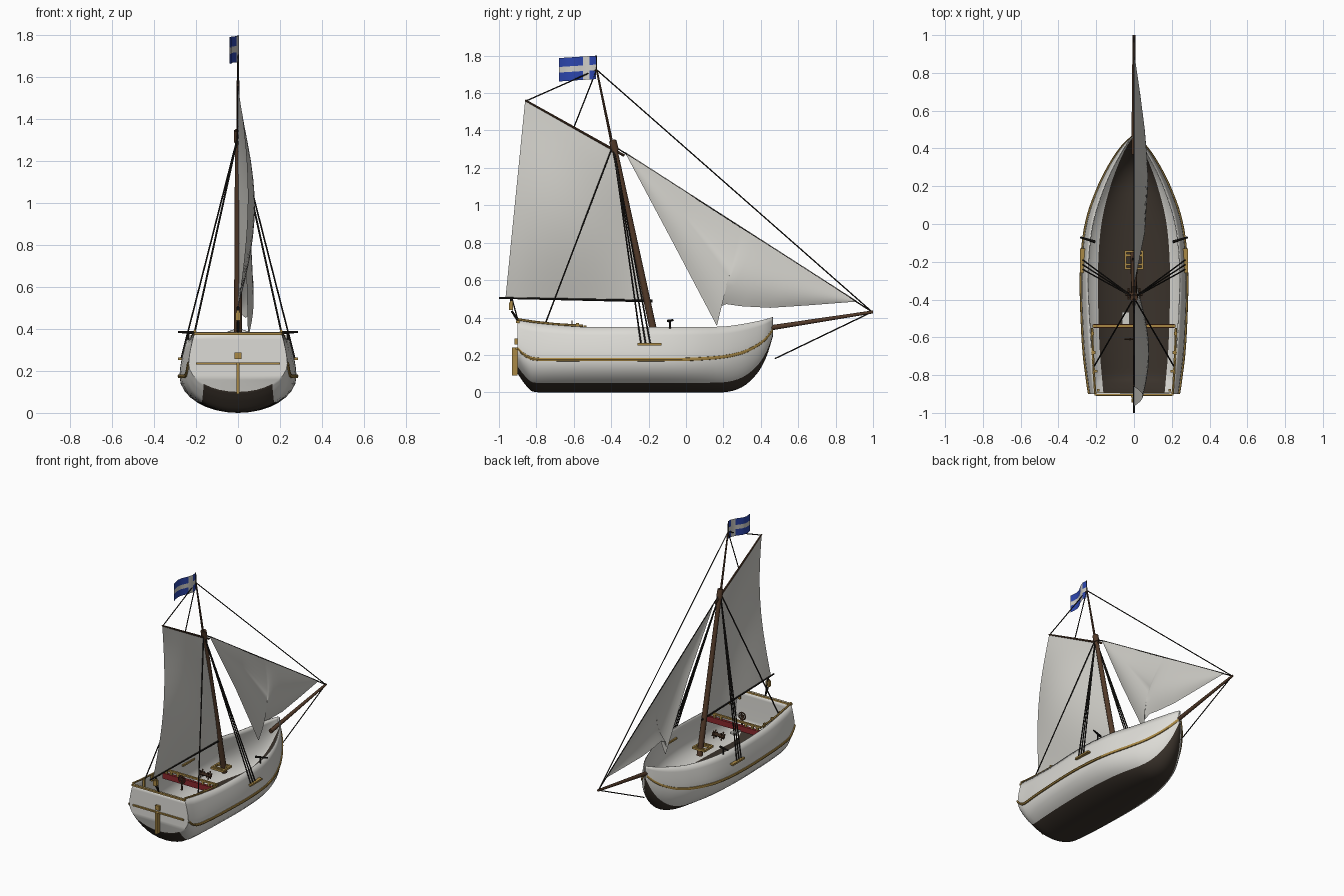
import bpy, bmesh, math
from mathutils import Vector, Matrix

if "Cube" in bpy.data.objects:
    bpy.data.objects.remove(bpy.data.objects["Cube"])

def material(name, r, g, b):
    m = bpy.data.materials.new(name)
    m.diffuse_color = (r, g, b, 1)
    m.use_nodes = True
    m.node_tree.nodes["Principled BSDF"].inputs["Base Color"].default_value = m.diffuse_color
    return m

WHITE = material("hull white", .72, .71, .67)
SAIL = material("sail cloth", .62, .61, .57)
DARK = material("bottom dark brown", .042, .032, .024)
GOLD = material("gold trim", .40, .25, .06)
WOOD = material("mast wood", .085, .042, .022)
ROPE = material("rope black", .014, .012, .010)
RED = material("red panel", .25, .02, .025)
BLUE = material("flag blue", .025, .06, .42)

def finish(bm, name, *mats, smooth=True):
    bmesh.ops.recalc_face_normals(bm, faces=bm.faces)
    me = bpy.data.meshes.new(name)
    bm.to_mesh(me)
    bm.free()
    ob = bpy.data.objects.new(name, me)
    bpy.context.collection.objects.link(ob)
    for m in mats:
        me.materials.append(m)
    if smooth:
        bpy.context.view_layer.objects.active = ob
        ob.select_set(True)
        bpy.ops.object.shade_smooth_by_angle(angle=math.radians(40))
        ob.select_set(False)
    return ob

def rods(name, mat, segs, sides=8):
    """Tapered round bars: (start, end, radius at start, radius at end)."""
    bm = bmesh.new()
    for a, b, r1, r2 in segs:
        a, b = Vector(a), Vector(b)
        rot = (b - a).to_track_quat('Z', 'Y').to_matrix().to_4x4()
        bmesh.ops.create_cone(bm, cap_ends=True, segments=sides, radius1=r1, radius2=r2,
                              depth=(b - a).length, matrix=Matrix.Translation((a + b) / 2) @ rot)
    return finish(bm, name, mat)

def boxes(name, mat, items):
    """Boxes: (centre, size)."""
    bm = bmesh.new()
    for c, s in items:
        bmesh.ops.create_cube(bm, size=1, matrix=Matrix.Translation(c) @ Matrix.Diagonal((*s, 1)))
    return finish(bm, name, mat, smooth=False)

def loft(bm, rows, closed=False, rule=lambda i, j: 0):
    vs = [[bm.verts.new(p) for p in r] for r in rows]
    n = len(rows[0])
    for i in range(len(rows) - 1):
        for j in range(n if closed else n - 1):
            k = (j + 1) % n
            f = bm.faces.new((vs[i][j], vs[i][k], vs[i + 1][k], vs[i + 1][j]))
            f.material_index = rule(i, j)
    return vs

# Hull stations: y, keel z, wale z, rail z, half width at wale, half width at rail
ST = [(-.90, .10, .235, .385, .235, .205), (-.87, .055, .205, .38, .240, .210),
      (-.82, .004, .18, .372, .247, .215), (-.70, 0, .175, .36, .262, .225),
      (-.55, 0, .175, .35, .272, .235), (-.30, 0, .175, .35, .279, .245),
      (-.10, 0, .175, .35, .268, .235), (.05, 0, .178, .35, .240, .208),
      (.20, 0, .19, .352, .185, .157), (.30, .028, .212, .365, .135, .112),
      (.38, .10, .25, .38, .085, .068), (.43, .19, .29, .392, .045, .036),
      (.465, .30, .335, .402, .006, .005)]

def refine(st, n=4):
    out = []
    for i in range(len(st) - 1):
        p = [Vector(st[min(max(i + k, 0), len(st) - 1)]) for k in (-1, 0, 1, 2)]
        for s in range(n):
            t = s / n
            m1 = (p[2] - p[0]) / max(p[2][0] - p[0][0], .001) * (p[2][0] - p[1][0])
            m2 = (p[3] - p[1]) / max(p[3][0] - p[1][0], .001) * (p[2][0] - p[1][0])
            out.append(p[1] * (2*t**3 - 3*t*t + 1) + m1 * (t**3 - 2*t*t + t)
                       + p[2] * (3*t*t - 2*t**3) + m2 * (t**3 - t*t))
    return out + [Vector(st[-1])]

STATIONS = refine(ST)
ANGLES = [0, 11, 22, 33, 44, 55, 66, 78, 90]      # below the wale; dark up to 44 degrees
UP = [.25, .5, .75, 1]

def section(s):
    y, z0, zm, zt, wm, wt = s
    z0 = max(z0, 0)
    half = [(wm * math.sin(math.radians(a)), zm - (zm - z0) * math.cos(math.radians(a))) for a in ANGLES]
    half += [(wm + (wt - wm) * t ** 1.6, zm + (zt - zm) * t) for t in UP]
    return [(-x, y, z) for x, z in half[:0:-1]] + [(x, y, z) for x, z in half]

# Open hull shell with dark bottom and a flat transom
bm = bmesh.new()
H = len(ANGLES) + len(UP) - 1
rings = loft(bm, [section(s) for s in STATIONS], rule=lambda i, j: 1 if H - 4 <= j < H + 4 else 0)
first = rings[0]
for k in range(1, H):
    bm.faces.new((first[H - k], first[H + k], first[H + k + 1], first[H - k - 1]))
bm.faces.new((first[H], first[H + 1], first[H - 1]))
hull = finish(bm, "hull", WHITE, DARK)
mod = hull.modifiers.new("planking", 'SOLIDIFY')
mod.thickness = .005

# Gold wale along both sides
for s, side in ((-1, "left"), (1, "right")):
    bm = bmesh.new()
    rows = []
    for st in STATIONS:
        y, zm, wm = st[0], st[2], st[4]
        rows.append([(s * (wm + dx), y, zm + dz) for dx, dz in
                     ((-.004, -.009), (.006, -.008), (.009, 0), (.006, .008), (-.004, .009))])
    loft(bm, rows, closed=True)
    finish(bm, side + "_wale", GOLD)

# Transom trim, rudder, and lantern
boxes("transom_trim", GOLD, [((0, -.905, .235), (.40, .012, .01)), ((0, -.91, .272), (.032, .016, .032)),
                             ((0, -.915, .165), (.016, .03, .15))])
boxes("lantern", GOLD, [((0, -.935, .46), (.026, .022, .038)), ((0, -.935, .483), (.016, .014, .012))])
rods("lantern_post", ROPE, [((0, -.90, .385), (0, -.932, .435), .006, .006),
                            ((0, -.935, .48), (0, -.935, .505), .006, .006)])

# Stern rails with posts, and red break beam
rails, posts = [], []
for s in (-1, 1):
    pts = [(s * .205, -.90, .39), (s * .212, -.80, .375), (s * .218, -.68, .362), (s * .222, -.55, .356)]
    rails += [(a, b, .007, .007) for a, b in zip(pts, pts[1:])]
    posts += [((s * (.19 + .01 * i), -.88 + i * .1, .345), (.014, .014, .05)) for i in range(4)]
rods("stern_side_rails", GOLD, rails, 6)
boxes("stern_cross_rails", GOLD, [((0, -.90, .378), (.42, .018, .012)), ((0, -.54, .352), (.44, .014, .012))])
boxes("stern_posts", GOLD, posts + [((x, -.54, .33), (.016, .014, .04))
                                    for x in (-.19, -.15, -.1, .1, .15, .19)])
boxes("break_beam", RED, [((0, -.54, .307), (.43, .02, .04))])

# Mast bench, hatch, winch and steering wheel
boxes("mast_bench", GOLD, [((s * .045, -.19, .288), (.012, .10, .014)) for s in (-1, 1)] +
      [((0, y, .288), (.10, .012, .014)) for y in (-.145, -.165, -.215, -.235)])
boxes("hatch", SAIL, [((-.043, -.50, .29), (.04, .07, .01))])
rods("winch", WOOD, [((-.045, -.37, .305), (.045, -.37, .305), .012, .012)] +
     [((s * .03, -.37 - .03 * math.cos(a), .305 - .03 * math.sin(a)),
       (s * .03, -.37 + .03 * math.cos(a), .305 + .03 * math.sin(a)), .005, .005)
      for s in (-1, 1) for a in (0, 1.05, 2.09)])
R = [(-.02 + .027 * math.cos(k * math.pi / 5), -.61, .355 + .027 * math.sin(k * math.pi / 5)) for k in range(10)]
rods("steering_wheel", WOOD, [(R[k], R[(k + 1) % 10], .004, .004) for k in range(10)] +
     [(R[k], R[k + 5], .003, .003) for k in range(0, 5)] + [((-.02, -.61, .28), (-.02, -.61, .355), .007, .005)], 6)

# Swivel guns on the rail
rods("swivel_guns", ROPE, [seg for s in (-1, 1) for seg in (
    ((s * .205, -.095, .382), (s * .285, -.07, .386), .008, .005),
    ((s * .237, -.085, .34), (s * .237, -.085, .38), .005, .005))])

# Channels for the shrouds
boxes("channels", GOLD, [((s * .268, -.195, .257), (.035, .13, .012)) for s in (-1, 1)])

# Masts and spars
HEAD, TOP, TIP = (0, -.39, 1.32), (0, -.478, 1.725), (0, .995, .43)
rods("lower_mast", WOOD, [((0, -.155, .24), (0, -.392, 1.35), .020, .014)], 12)
rods("mast_cap", WOOD, [((0, -.378, 1.29), (0, -.392, 1.345), .02, .02)], 12)
rods("topmast", WOOD, [((0, -.385, 1.28), TOP, .008, .005)])
rods("flag_staff", ROPE, [(TOP, (0, -.48, 1.80), .003, .003)], 6)
rods("bowsprit", WOOD, [((0, .37, .332), (0, 1.0, .43), .015, .008)], 10)
rods("gaff", WOOD, [((0, -.33, 1.265), (0, -.86, 1.562), .007, .005)])
rods("boom", ROPE, [((0, -.18, .488), (0, -1.0, .505), .007, .005)])

# Standing and running rigging
stays = [(TOP, TIP), (HEAD, TIP), (TIP, (0, .475, .18)), (TOP, (0, -.85, 1.56)), (TOP, (0, -.60, 1.415)),
         ((0, -.93, .50), (0, -.90, .39))]
rods("stays", ROPE, [(a, b, .0035, .0035) for a, b in stays], 6)
rods("shrouds", ROPE, [(HEAD, (s * .272, y, .255), .0042, .0042) for s in (-1, 1) for y in (-.24, -.215, -.19)] +
     [(HEAD, (s * .212, -.755, .36), .0045, .0045) for s in (-1, 1)], 6)

# Mainsail: four-cornered patch bellied to the right
N = 14
bm = bmesh.new()
rows = []
for i in range(N + 1):
    v = i / N
    luff = Vector((0, -.195, .495)).lerp(Vector((0, -.395, 1.295)), v)
    leech = Vector((0, -.965, .505)).lerp(Vector((0, -.86, 1.56)), v)
    row = []
    for j in range(N + 1):
        u = j / N
        p = luff.lerp(leech, u)
        p.x = .08 * math.sin(math.pi * v) * math.sin(math.pi * u * .8)
        row.append(p)
    rows.append(row)
loft(bm, rows)
finish(bm, "mainsail", SAIL)

# Jib: ruled from the forestay to the leech and foot outline
EDGE = [(-.325, 1.28), (-.08, .82), (.165, .355), (.155, .41), (.165, .45), (.215, .472),
        (.30, .46), (.45, .452), (.65, .465), (.91, .485)]
STAY = [0, .28, .50, .52, .54, .57, .62, .72, .85, 1]
bm = bmesh.new()
rows = []
for (ey, ez), t in zip(EDGE, STAY):
    s = Vector((0, -.325, 1.285)).lerp(Vector((0, .915, .488)), t)
    row = []
    for j in range(N + 1):
        v = j / N
        p = s.lerp(Vector((0, ey, ez)), v)
        p.x = .075 * math.sin(math.pi * t) * math.sin(math.pi * v * .78)
        row.append(p)
    rows.append(row)
loft(bm, rows)
finish(bm, "jib", SAIL)

# Waving flag with a light cross
US = [0, .09, .18, .36, .44, .58, .72, .86, 1]
VS = [0, .38, .62, 1]
bm = bmesh.new()
loft(bm, [[(-.04 * u + .012 * math.sin(u * 7), -.48 - .2 * u, 1.675 + .125 * v - .013 * u) for v in VS] for u in US],
     rule=lambda i, j: 1 if i == 2 or j == 1 else 0)
finish(bm, "flag", BLUE, SAIL)
